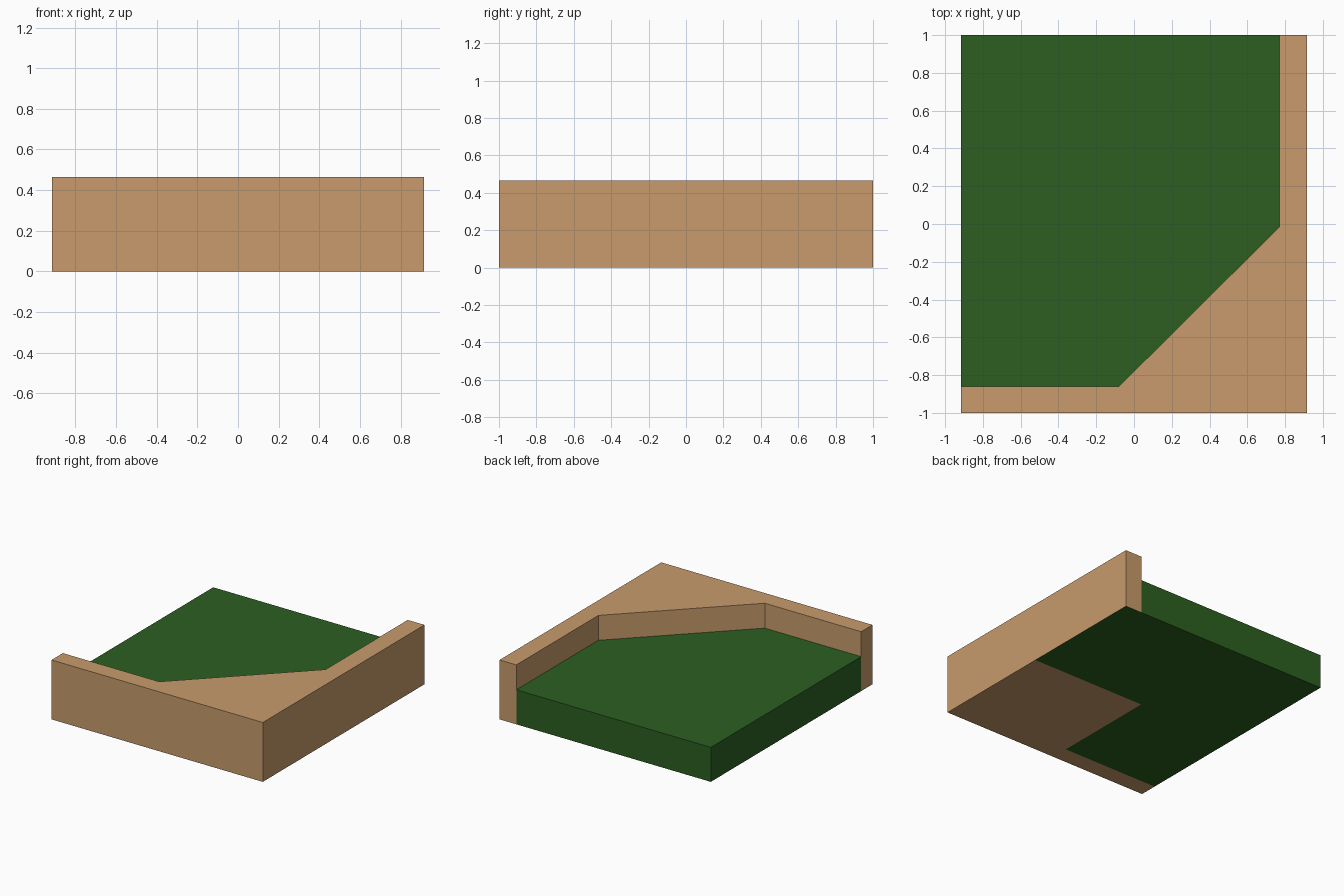
import bpy
import bmesh

old = bpy.data.objects.get("Cube")
if old:
    bpy.data.objects.remove(old, do_unlink=True)

HALF_X, HALF_Y = 0.915, 1.0
WALL_TOP, LAWN_TOP = 0.465, 0.27
IN_X, IN_Y = 0.77, -0.86          # inner faces of the kerb
CUT_X, CUT_Y = -0.08, -0.015      # ends of the diagonal inner face


def make_material(name, rgb):
    mat = bpy.data.materials.new(name)
    mat.use_nodes = True
    mat.diffuse_color = (*rgb, 1)
    mat.node_tree.nodes["Principled BSDF"].inputs["Base Color"].default_value = (*rgb, 1)
    return mat


tan = make_material("tan_stone", (0.58, 0.33, 0.15))
green = make_material("grass_green", (0.025, 0.114, 0.015))


def prism(name, outline, height, top_index):
    """Extrude an outline and colour its underside by region."""
    bm = bmesh.new()
    base = bm.faces.new([bm.verts.new((x, y, 0)) for x, y in outline])
    ext = bmesh.ops.extrude_face_region(bm, geom=[base], use_keep_orig=True)
    up = [v for v in ext["geom"] if isinstance(v, bmesh.types.BMVert)]
    bmesh.ops.translate(bm, verts=up, vec=(0, 0, height))
    bmesh.ops.recalc_face_normals(bm, faces=bm.faces[:])

    # Split the underside along the corner footing
    for point, normal in (((0, CUT_Y, 0), (0, 1, 0)), ((CUT_X, 0, 0), (1, 0, 0))):
        faces = [f for f in bm.faces if all(abs(v.co.z) < 1e-5 for v in f.verts)]
        geom = set(faces)
        for f in faces:
            geom.update(f.verts)
            geom.update(f.edges)
        bmesh.ops.bisect_plane(bm, geom=list(geom), dist=1e-4,
                               plane_co=point, plane_no=normal)

    for f in bm.faces:
        f.material_index = top_index
        if all(abs(v.co.z) < 1e-5 for v in f.verts):
            c = f.calc_center_median()
            footing = c.y < IN_Y or (c.x > CUT_X and c.y < CUT_Y)
            f.material_index = 0 if footing else 1

    mesh = bpy.data.meshes.new(name)
    bm.to_mesh(mesh)
    bm.free()
    mesh.materials.append(tan)
    mesh.materials.append(green)
    obj = bpy.data.objects.new(name, mesh)
    bpy.context.collection.objects.link(obj)
    return obj


# Inner line shared by the kerb and the lawn
inner = [(-HALF_X, IN_Y), (CUT_X, IN_Y), (IN_X, CUT_Y), (IN_X, HALF_Y)]

# Raised kerb around the front and side, filled in at the corner
prism("corner_kerb",
      [(-HALF_X, -HALF_Y), (HALF_X, -HALF_Y), (HALF_X, HALF_Y)] + inner[::-1],
      WALL_TOP, 0)

# Lower lawn block
prism("lawn", inner + [(-HALF_X, HALF_Y)], LAWN_TOP, 1)
